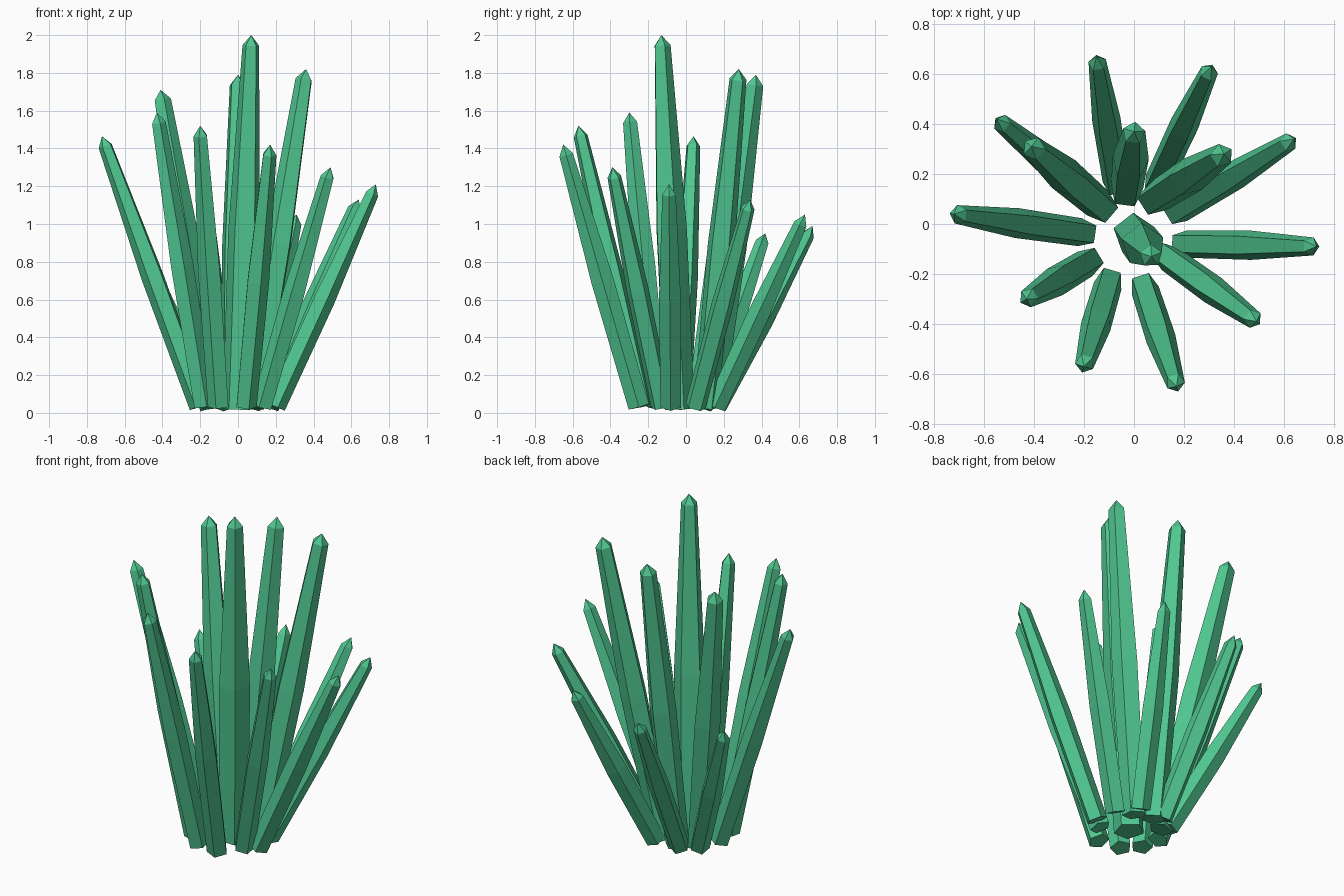
import bpy, bmesh, math
from mathutils import Vector

cube = bpy.data.objects.get("Cube")
if cube:
    bpy.data.objects.remove(cube)

SIDES = 5
COLOR = (0.08, 0.57, 0.28, 1)
green = bpy.data.materials.new("crystal_green")
green.use_nodes = True
green.diffuse_color = COLOR
green.node_tree.nodes["Principled BSDF"].inputs["Base Color"].default_value = COLOR


def crystal(name, base, tip, base_r, belly_r, neck_r):
    """Five-sided shard: base, belly and neck rings closed by a short point."""
    base, tip = Vector(base), Vector(tip)
    axis = tip - base
    length = axis.length
    axis.normalize()
    # one flat face looks up and inwards, over the lean of the shard
    up = (Vector((0, 0, 1)) - axis * axis.z).normalized()
    side = axis.cross(up)
    bm = bmesh.new()
    rings = []
    for dist, r in ((0, base_r), (length * 0.48, belly_r), (length - 0.055, neck_r)):
        ring = []
        for i in range(SIDES):
            a = math.tau * (i + 0.5) / SIDES
            ring.append(bm.verts.new(base + axis * dist + r * (up * math.cos(a) + side * math.sin(a))))
        rings.append(ring)
    apex = bm.verts.new(tip)
    bm.faces.new(rings[0])
    for i in range(SIDES):
        j = (i + 1) % SIDES
        for low, high in zip(rings, rings[1:]):
            bm.faces.new((low[i], low[j], high[j], high[i]))
        bm.faces.new((rings[-1][i], rings[-1][j], apex))
    bmesh.ops.recalc_face_normals(bm, faces=bm.faces)
    mesh = bpy.data.meshes.new(name)
    bm.to_mesh(mesh)
    bm.free()
    mesh.materials.append(green)
    bpy.context.collection.objects.link(bpy.data.objects.new(name, mesh))


# Tall centre shard
crystal("centre_crystal", (0, -0.04, 0.02), (0.07, -0.13, 2.0), 0.085, 0.088, 0.046)

# Inner shards: base x, y and tip x, y, z
inner = [
    ((0.08, 0.1), (0.36, 0.28, 1.82)),
    ((-0.03, 0.13), (0, 0.37, 1.79)),
    ((-0.13, 0.07), (-0.41, 0.31, 1.71)),
]
for n, (b, t) in enumerate(inner, 1):
    crystal(f"inner_crystal_{n}", (*b, 0.03), t, 0.068, 0.076, 0.047)

# Outer ring of thinner, more splayed shards
outer = [
    ((-0.18, -0.15), (-0.43, -0.3, 1.59)),
    ((-0.1, -0.23), (-0.2, -0.57, 1.52)),
    ((-0.2, -0.035), (-0.72, 0.04, 1.465)),
    ((0.04, -0.25), (0.17, -0.65, 1.42)),
    ((0.13, -0.13), (0.49, -0.39, 1.3)),
    ((0.195, -0.08), (0.73, -0.09, 1.21)),
    ((0.17, 0.05), (0.64, 0.34, 1.13)),
    ((0.09, 0.16), (0.31, 0.63, 1.05)),
    ((-0.07, 0.16), (-0.15, 0.67, 0.99)),
    ((-0.16, 0.1), (-0.55, 0.42, 0.95)),
]
for n, (b, t) in enumerate(outer, 1):
    slim = 0.85 + 0.15 * t[2] / 1.3
    crystal(f"outer_crystal_{n}", (*b, 0.035), t, 0.058 * slim, 0.062 * slim, 0.038 * slim)
